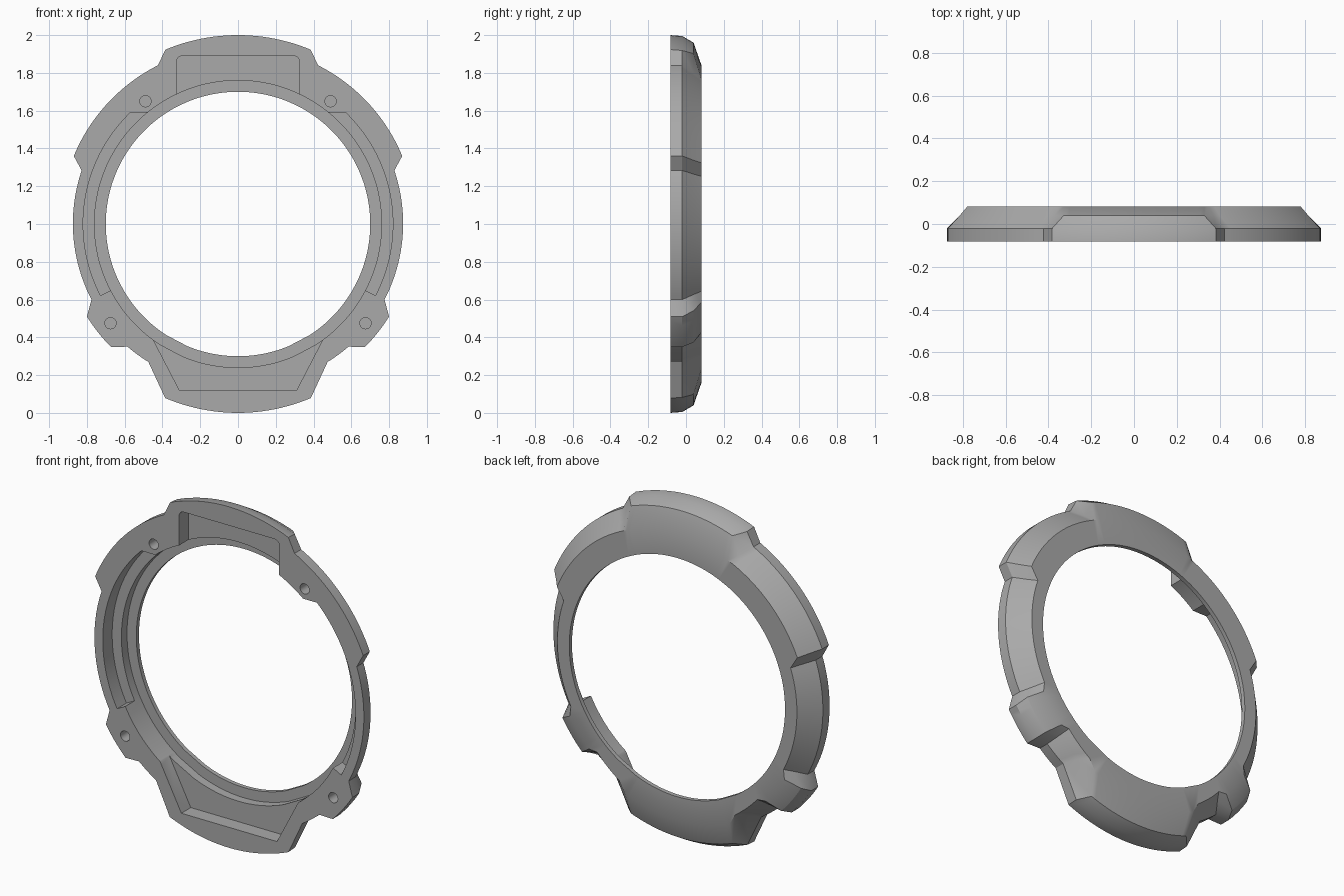
import bpy, bmesh, math
from math import sin, cos, radians, ceil

cube = bpy.data.objects.get("Cube")
if cube:
    bpy.data.objects.remove(cube, do_unlink=True)

HALF = 0.082      # half thickness
CZ = 1.0          # ring centre height
FLOOR = 0.005     # depth of pocket floors

grey = bpy.data.materials.new("plain_grey")
grey.use_nodes = True
grey.diffuse_color = (0.4, 0.4, 0.4, 1)
grey.node_tree.nodes["Principled BSDF"].inputs["Base Color"].default_value = (0.4, 0.4, 0.4, 1)


def polar(deg, r):
    return r * sin(radians(deg)), r * cos(radians(deg))


def arc(r, start, end, steps):
    return [polar(start + (end - start) * i / steps, r) for i in range(steps + 1)]


def make_object(name, bm):
    bmesh.ops.recalc_face_normals(bm, faces=bm.faces)
    mesh = bpy.data.meshes.new(name)
    bm.to_mesh(mesh)
    bm.free()
    mesh.materials.append(grey)
    obj = bpy.data.objects.new(name, mesh)
    bpy.context.collection.objects.link(obj)
    return obj


# Rim outline on four layers, front to back: degrees from the top and radius
LAYER_Y = (-HALF, -0.02, 0.04, HALF)
TOP = ((0, 1.0), (0, 0.995), (0, 0.96), (0, 0.84))
BOTTOM = tuple((180, r) for _, r in TOP)


def chamfered(deg, r):
    return ((deg, r), (deg, r), (deg, r - 0.059), (deg, r - 0.097))


CORNERS = [
    TOP,
    ((22.6, 1.0), (22.6, 0.995), (20, 0.96), (23, 0.84)),      # top block side
    ((26.8, 0.941), (26.8, 0.941), (25, 0.882), (24.5, 0.842)),
    chamfered(67.5, 0.941), chamfered(71.1, 0.875),            # side notch
    chamfered(117.3, 0.873),
    ((121.5, 0.938), (121.5, 0.938), (120.7, 0.90), (120.7, 0.81)),  # lower lug
    ((134.1, 0.936), (134.1, 0.936), (134.1, 0.90), (135, 0.81)),
    chamfered(138, 0.874),
    ((147, 0.871), (147, 0.871), (149, 0.83), (152, 0.80)),
    ((157.3, 0.999), (157.3, 0.995), (160, 0.96), (156, 0.84)),  # bottom block side
    BOTTOM,
]

# Subdivide the long arcs, then mirror to the other half
half = []
for a, b in zip(CORNERS, CORNERS[1:]):
    span = b[0][0] - a[0][0]
    steps = 1 if span < 5 else ceil(span / 2)
    if abs(a[0][1] - b[0][1]) > 0.05:
        steps = 1
    for i in range(steps):
        t = i / steps
        half.append([(p[0] + (q[0] - p[0]) * t, p[1] + (q[1] - p[1]) * t) for p, q in zip(a, b)])
half.append(BOTTOM)
stations = half + [[(360 - d, r) for d, r in s] for s in half[-2:0:-1]]

# Ring body with a stepped bore
BORE = ((0.70, HALF), (0.70, 0.057), (0.76, 0.057), (0.76, -HALF))
bm = bmesh.new()
loops = []
for s in stations:
    ring = []
    for (deg, r), y in zip(s, LAYER_Y):
        x, z = polar(deg, r)
        ring.append(bm.verts.new((x, y, z + CZ)))
    for r, y in BORE:
        x, z = polar(s[0][0], r)
        ring.append(bm.verts.new((x, y, z + CZ)))
    loops.append(ring)
for a, b in zip(loops, loops[1:] + loops[:1]):
    for i in range(len(a)):
        j = (i + 1) % len(a)
        bm.faces.new((a[i], a[j], b[j], b[i]))
body = make_object("bezel_ring", bm)


# Pocket cutters: flat outline pushed from in front of the face to a floor
def cut(name, outline, floor=FLOOR):
    bm = bmesh.new()
    face = bm.faces.new([bm.verts.new((x, -0.2, z + CZ)) for x, z in outline])
    out = bmesh.ops.extrude_face_region(bm, geom=[face])
    moved = [v for v in out["geom"] if isinstance(v, bmesh.types.BMVert)]
    bmesh.ops.translate(bm, verts=moved, vec=(0, floor + 0.2, 0))
    cutter = make_object(name, bm)
    mod = body.modifiers.new(name, "BOOLEAN")
    mod.operation = "DIFFERENCE"
    mod.solver = "EXACT"
    mod.object = cutter
    return cutter


def shifted(points, x, z):
    return [(px + x, pz + z) for px, pz in points]


cutters = []
# Top pocket with rounded upper corners
cutters.append(cut("top_pocket_cutter",
                   [(-0.325, 0.6)] + shifted(arc(0.03, -90, 0, 5), -0.295, 0.86)
                   + shifted(arc(0.03, 0, 90, 5), 0.295, 0.86) + [(0.325, 0.6)]))
# Bottom tapered pocket
cutters.append(cut("bottom_pocket_cutter",
                   [(-0.502, -0.51), (-0.31, -0.88), (0.31, -0.88), (0.502, -0.51)]))
# Side pockets and screw holes
side_pocket = arc(0.82, 44, 117.5, 37) + arc(0.73, 117.5, 36.1, 37)
for side, m in (("left", 1), ("right", -1)):
    cutters.append(cut(side + "_pocket_cutter", [(m * x, z) for x, z in side_pocket]))
    for level, hx, hz in (("upper", 0.49, 0.65), ("lower", 0.675, -0.525)):
        circle = arc(0.03, 0, 360, 20)[:-1]
        cutters.append(cut(f"{side}_{level}_hole_cutter", shifted(circle, m * hx, hz), 0.0))

# Apply the cuts and drop the cutters
bpy.ops.object.select_all(action="DESELECT")
bpy.context.view_layer.objects.active = body
body.select_set(True)
for mod in list(body.modifiers):
    bpy.ops.object.modifier_apply(modifier=mod.name)
for c in cutters:
    bpy.data.objects.remove(c, do_unlink=True)
bpy.ops.object.shade_smooth_by_angle(angle=radians(32))
